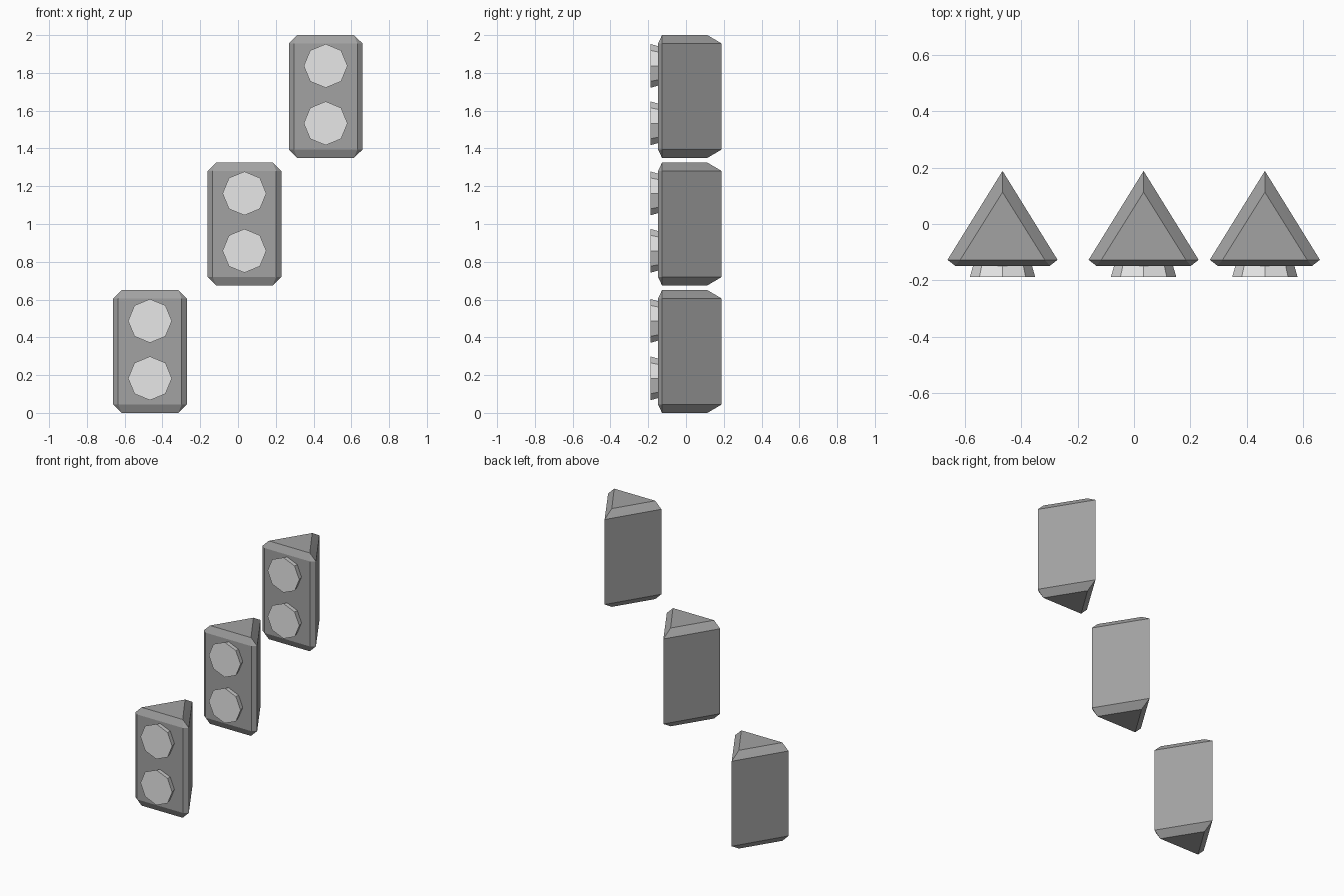
import bpy, bmesh, math

if "Cube" in bpy.data.objects:
    bpy.data.objects.remove(bpy.data.objects["Cube"])


def material(name, v):
    m = bpy.data.materials.new(name)
    m.diffuse_color = (v, v, v, 1)
    m.use_nodes = True
    m.node_tree.nodes["Principled BSDF"].inputs["Base Color"].default_value = m.diffuse_color
    return m


BODY = material("mid grey", 0.36)
LENS = material("pale grey", 0.80)
HEIGHT, CHAMFER = 0.65, 0.044


def add_object(name, bm, mat, loc):
    bmesh.ops.recalc_face_normals(bm, faces=bm.faces)
    mesh = bpy.data.meshes.new(name)
    bm.to_mesh(mesh)
    bm.free()
    mesh.materials.append(mat)
    ob = bpy.data.objects.new(name, mesh)
    ob.location = loc
    bpy.context.collection.objects.link(ob)
    return ob


def housing(name, loc):
    # triangular prism with chamfered ends and clipped front corners
    cap = [(-0.15, -0.127), (0.15, -0.127), (0, 0.113)]
    ring = [(-0.168, -0.148), (0.168, -0.148), (0.195, -0.127), (0, 0.188), (-0.195, -0.127)]
    bm = bmesh.new()
    for pts, z in ((cap, 0), (ring, CHAMFER), (ring, HEIGHT - CHAMFER), (cap, HEIGHT)):
        for x, y in pts:
            bm.verts.new((x, y, z))
    bmesh.ops.convex_hull(bm, input=bm.verts)
    bmesh.ops.dissolve_limit(bm, angle_limit=0.01, verts=bm.verts, edges=bm.edges)
    add_object(name, bm, BODY, loc)


def lens(name, loc):
    # eight-sided disc flaring towards the front
    bm = bmesh.new()
    rings = [[bm.verts.new((r * math.cos(i * math.pi / 4), y, r * math.sin(i * math.pi / 4)))
              for i in range(8)] for r, y in ((0.104, -0.147), (0.116, -0.188))]
    for i in range(8):
        j = (i + 1) % 8
        bm.faces.new((rings[0][i], rings[0][j], rings[1][j], rings[1][i]))
    for r in rings:
        bm.faces.new(r)
    add_object(name, bm, LENS, loc)


# three units climbing from left to right
for n, x in enumerate((-0.466, 0.034, 0.464)):
    z = n * 0.675
    housing(f"housing_{n + 1}", (x, 0, z))
    lens(f"lower_lens_{n + 1}", (x, 0, z + 0.183))
    lens(f"upper_lens_{n + 1}", (x, 0, z + 0.487))
